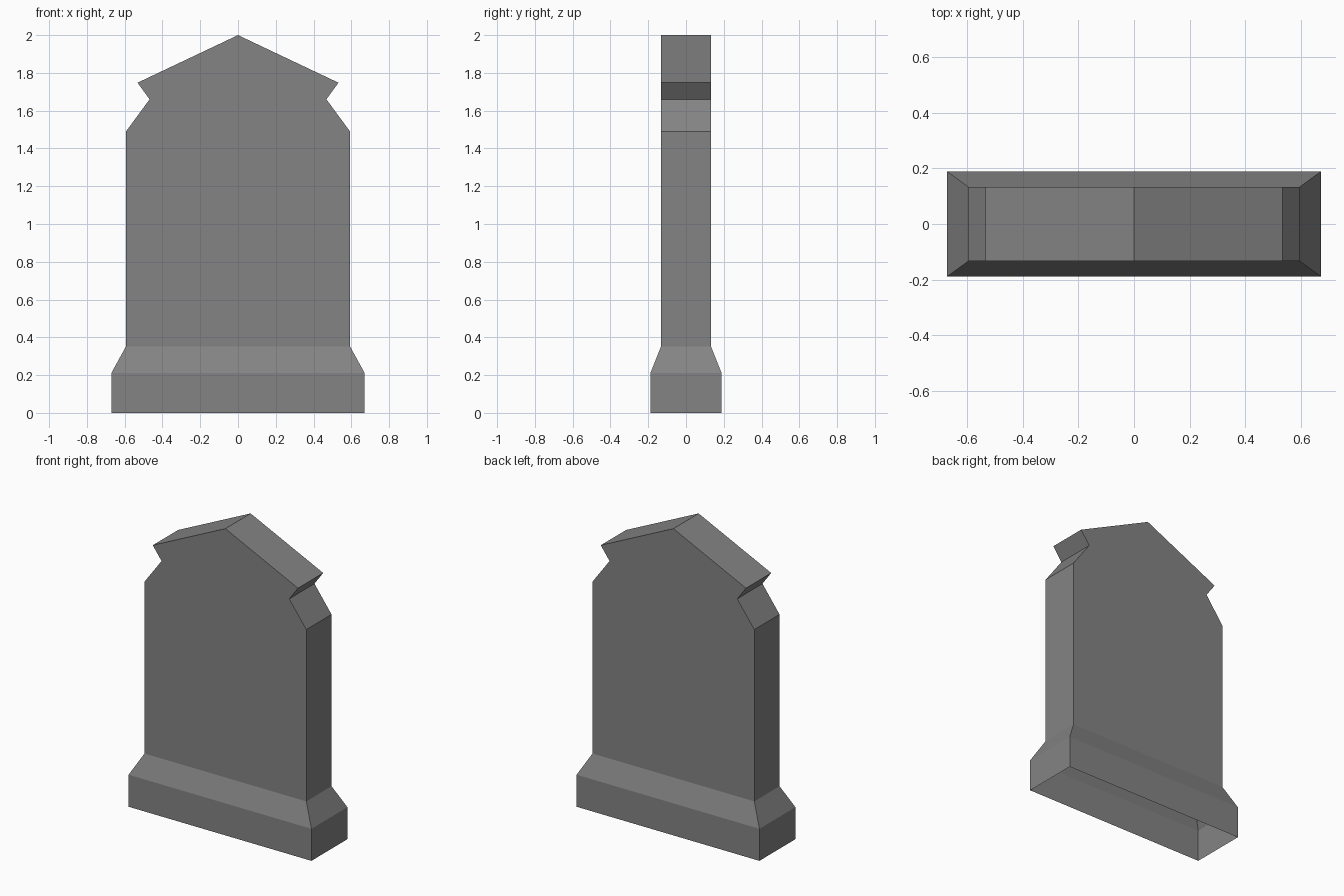
import bpy

if "Cube" in bpy.data.objects:
    bpy.data.objects.remove(bpy.data.objects["Cube"])

stone = bpy.data.materials.new("grey stone")
stone.diffuse_color = (0.23, 0.23, 0.23, 1)
stone.use_nodes = True
stone.node_tree.nodes["Principled BSDF"].inputs["Base Color"].default_value = stone.diffuse_color


def make_object(name, verts, faces):
    mesh = bpy.data.meshes.new(name)
    mesh.from_pydata(verts, [], faces)
    mesh.materials.append(stone)
    obj = bpy.data.objects.new(name, mesh)
    bpy.context.collection.objects.link(obj)
    return obj


SLAB_X, SLAB_Y, SLAB_Z = 0.593, 0.132, 0.352

# Headstone slab: right half of the outline, mirrored, extruded in y, open underneath
half = [(SLAB_X, SLAB_Z), (SLAB_X, 1.49), (0.468, 1.66), (0.532, 1.748)]
outline = half + [(0, 2.0)] + [(-x, z) for x, z in reversed(half)]
n = len(outline)
verts = [(x, y, z) for y in (-SLAB_Y, SLAB_Y) for x, z in outline]
faces = [tuple(range(n)), tuple(reversed(range(n, 2 * n)))]
faces += [(i + 1, i, i + n, i + n + 1) for i in range(n - 1)]
make_object("headstone_slab", verts, faces)

# Plinth: stacked rectangular rings with a sloped shoulder, open underneath
rings = [(0.67, 0.188, 0.0), (0.67, 0.188, 0.212), (SLAB_X, SLAB_Y, SLAB_Z)]
verts = [(sx * x, sy * y, z) for x, y, z in rings
         for sx, sy in ((-1, -1), (1, -1), (1, 1), (-1, 1))]
faces = [(4 * r + i, 4 * r + (i + 1) % 4, 4 * r + 4 + (i + 1) % 4, 4 * r + 4 + i)
         for r in range(len(rings) - 1) for i in range(4)]
make_object("plinth", verts, faces)
